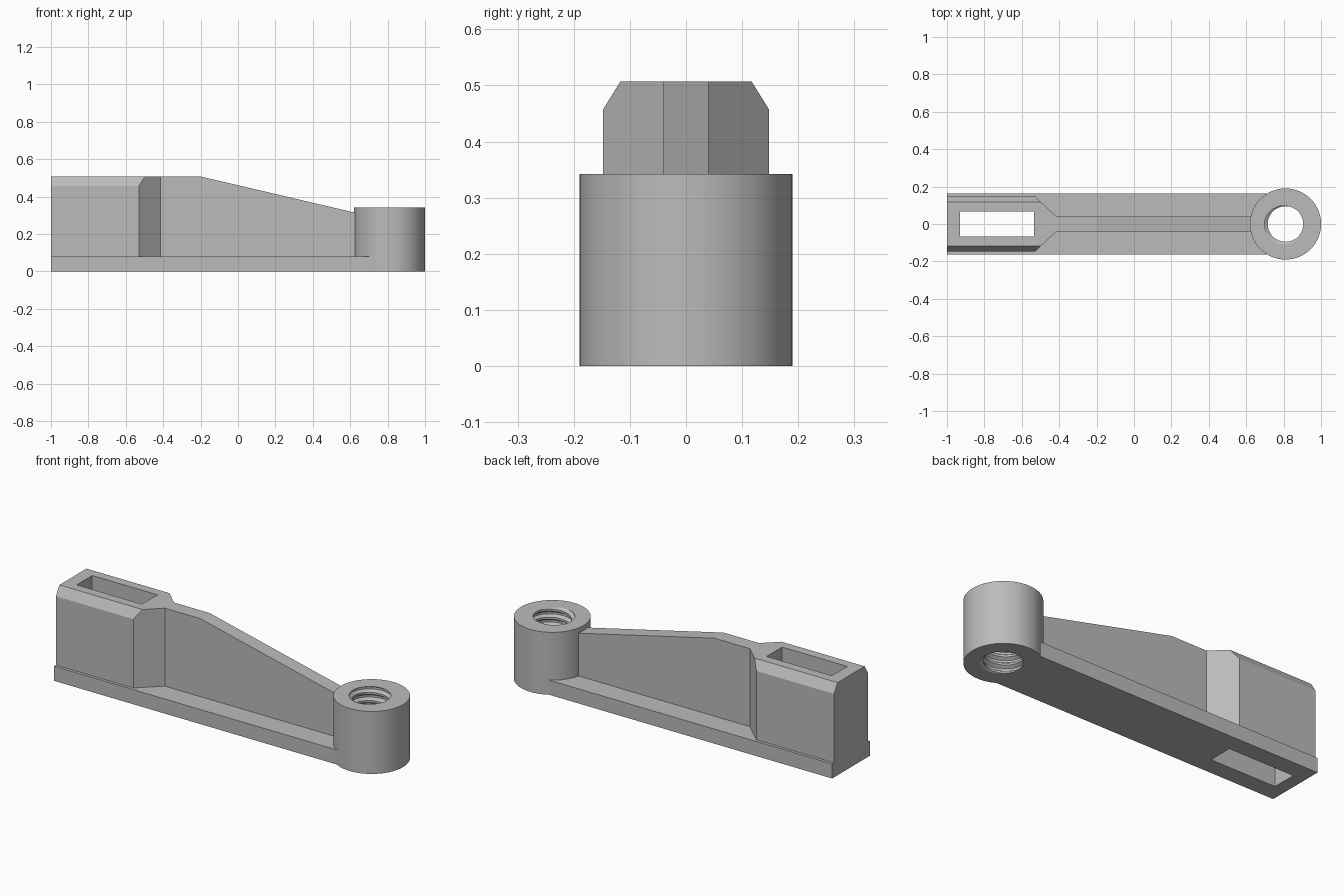
import bpy, bmesh, math
from mathutils import Vector

cube = bpy.data.objects.get("Cube")
if cube:
    bpy.data.objects.remove(cube, do_unlink=True)

GREY = bpy.data.materials.new("light grey")
GREY.use_nodes = True
GREY.diffuse_color = (0.5, 0.5, 0.5, 1)
GREY.node_tree.nodes["Principled BSDF"].inputs["Base Color"].default_value = (0.5, 0.5, 0.5, 1)

BASE_TOP, BODY_TOP = 0.08, 0.507
BOSS_X, BOSS_R, BOSS_H = 0.81, 0.19, 0.342


def finish(bm, name):
    bmesh.ops.recalc_face_normals(bm, faces=bm.faces[:])
    mesh = bpy.data.meshes.new(name)
    bm.to_mesh(mesh)
    bm.free()
    mesh.materials.append(GREY)
    ob = bpy.data.objects.new(name, mesh)
    bpy.context.collection.objects.link(ob)
    return ob


def mirrored(half):
    """Close an outline given on the +y side by mirroring it."""
    return half + [(x, -y) for x, y in reversed(half)]


def prism(outline, z0, z1):
    bm = bmesh.new()
    face = bm.faces.new([bm.verts.new((x, y, z0)) for x, y in outline])
    top = bmesh.ops.extrude_face_region(bm, geom=[face])["geom"]
    verts = [v for v in top if isinstance(v, bmesh.types.BMVert)]
    bmesh.ops.translate(bm, verts=verts, vec=(0, 0, z1 - z0))
    return bm


def slice_off(bm, point, normal):
    """Remove everything on the normal's side and cap the cut."""
    bmesh.ops.bisect_plane(bm, geom=bm.verts[:] + bm.edges[:] + bm.faces[:], dist=1e-5,
                           plane_co=point, plane_no=Vector(normal).normalized(), clear_outer=True)
    bmesh.ops.holes_fill(bm, edges=[e for e in bm.edges if e.is_boundary], sides=0)


def cut_slot(ob):
    slot = finish(prism(mirrored([(-0.93, 0.067), (-0.535, 0.067)]), -0.1, 0.7), "slot_cutter")
    slot.hide_render = True
    mod = ob.modifiers.new("slot", 'BOOLEAN')
    mod.operation, mod.solver, mod.object = 'DIFFERENCE', 'EXACT', slot
    bpy.context.view_layer.objects.active = ob
    bpy.ops.object.modifier_apply(modifier=mod.name)
    bpy.data.objects.remove(slot, do_unlink=True)


# Base plate, its end hollowed to meet the round boss
base_y = 0.164
limit = math.asin(base_y / BOSS_R)
arc = [limit * (1 - i / 10) for i in range(10)]
half = [(-1, base_y)] + [(BOSS_X - BOSS_R * math.cos(a), BOSS_R * math.sin(a)) for a in arc]
base = finish(prism(mirrored(half), 0, BASE_TOP), "base_plate")
cut_slot(base)

# Slotted block tapering into a thin web, with sloped top and chamfered edges
half = [(-1, 0.148), (-0.53, 0.148), (-0.415, 0.04), (0.64, 0.04)]
bm = prism(mirrored(half), BASE_TOP, BODY_TOP)
slice_off(bm, (-0.2, 0, BODY_TOP), (0.192, 0, 0.82))
for side in (1, -1):
    slice_off(bm, (0, side * 0.117, BODY_TOP), (0, side * 0.05, 0.031))
body = finish(bm, "block_and_web")
cut_slot(body)

# Round boss with an internal helical thread
SEG, STEPS, PITCH = 64, 8, 0.045
CREST, ROOT = 0.095, 0.112


def thread_radius(z, turn):
    wave = abs(((z / PITCH - turn) % 1) * 2 - 1)
    return CREST + (ROOT - CREST) * min(1, max(0, wave * 2 - 0.5))


bm = bmesh.new()
rows = range(-STEPS, math.ceil(BOSS_H / PITCH) * STEPS + 1)
columns = []
for i in range(SEG + 1):
    turn = i / SEG
    c, s = math.cos(turn * math.tau), math.sin(turn * math.tau)
    column = [bm.verts.new((BOSS_X + BOSS_R * c, BOSS_R * s, 0))]
    for k in rows:
        z = min(BOSS_H, max(0, (k / STEPS + turn) * PITCH))
        r = thread_radius(z, turn)
        column.append(bm.verts.new((BOSS_X + r * c, r * s, z)))
    column.append(bm.verts.new((BOSS_X + BOSS_R * c, BOSS_R * s, BOSS_H)))
    columns.append(column)
for left, right in zip(columns, columns[1:]):
    for j in range(len(left)):
        k = (j + 1) % len(left)
        bm.faces.new((left[j], right[j], right[k], left[k]))
bmesh.ops.remove_doubles(bm, verts=bm.verts[:], dist=1e-5)
boss = finish(bm, "threaded_boss")

bpy.ops.object.select_all(action='DESELECT')
boss.select_set(True)
bpy.context.view_layer.objects.active = boss
bpy.ops.object.shade_smooth_by_angle(angle=math.radians(25))
